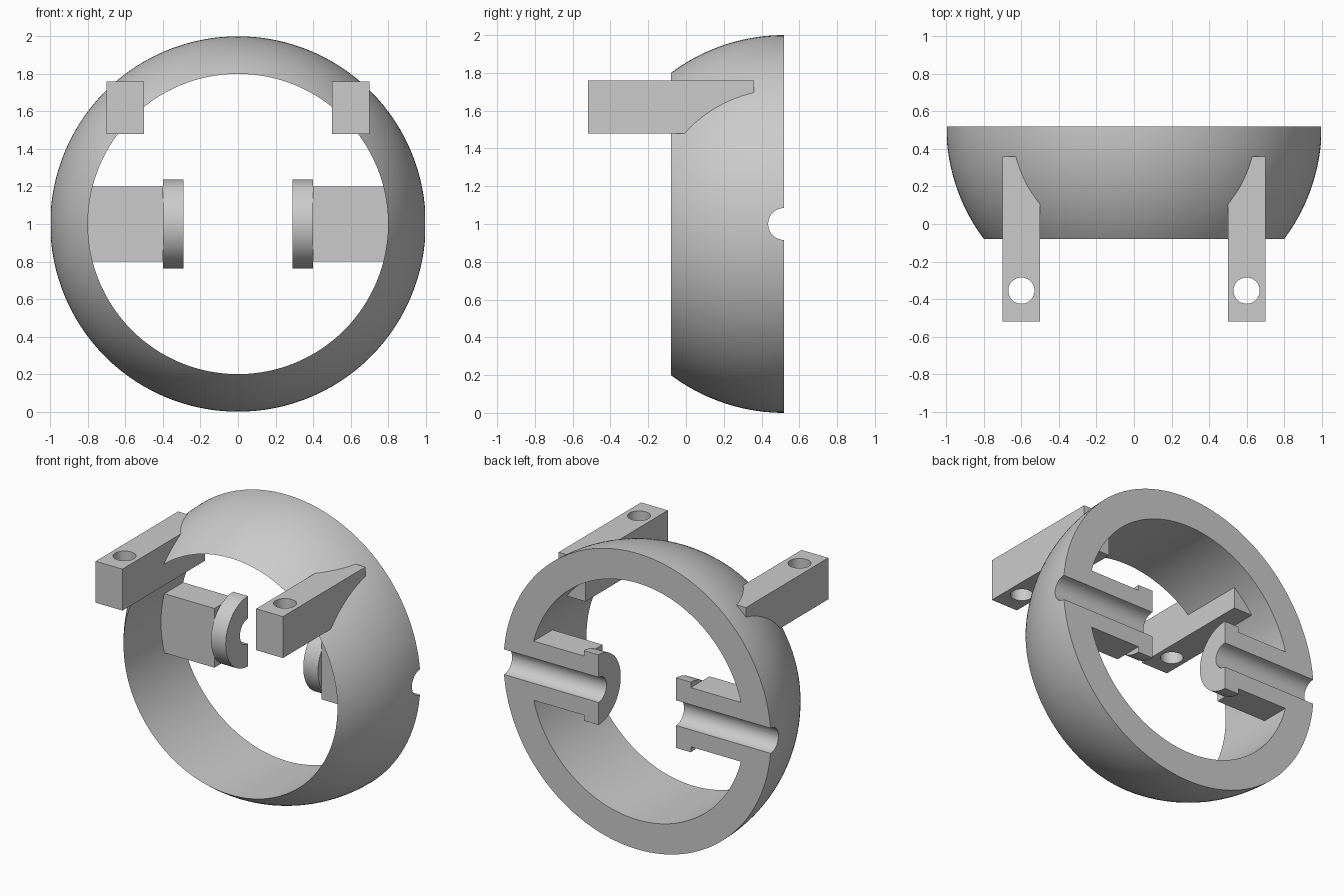
import bpy, bmesh
from math import pi, sin, cos, radians, asin
from mathutils import Matrix, Vector

if "Cube" in bpy.data.objects:
    bpy.data.objects.remove(bpy.data.objects["Cube"], do_unlink=True)

BACK = 0.52      # flat back plane
MID = 1.0        # height of the shell's centre
BORE = 0.085     # radius of the axle channel

grey = bpy.data.materials.new("plain_grey")
grey.use_nodes = True
grey.diffuse_color = (0.6, 0.6, 0.6, 1)
grey.node_tree.nodes["Principled BSDF"].inputs["Base Color"].default_value = (0.6, 0.6, 0.6, 1)


def finish_mesh(name, bm):
    bmesh.ops.recalc_face_normals(bm, faces=bm.faces)
    mesh = bpy.data.meshes.new(name)
    bm.to_mesh(mesh)
    bm.free()
    mesh.materials.append(grey)
    obj = bpy.data.objects.new(name, mesh)
    bpy.context.collection.objects.link(obj)
    return obj


def activate(obj):
    bpy.ops.object.select_all(action='DESELECT')
    obj.select_set(True)
    bpy.context.view_layer.objects.active = obj


def smooth(obj):
    activate(obj)
    bpy.ops.object.shade_smooth_by_angle(angle=radians(30))


def extrude_x(name, profile, x0, x1):
    """Solid from a (y, z) outline swept between two x positions."""
    bm = bmesh.new()
    face = bm.faces.new([bm.verts.new((x0, y, z)) for y, z in profile])
    out = bmesh.ops.extrude_face_region(bm, geom=[face])
    moved = [v for v in out["geom"] if isinstance(v, bmesh.types.BMVert)]
    bmesh.ops.translate(bm, verts=moved, vec=(x1 - x0, 0, 0))
    return finish_mesh(name, bm)


def cylinder(name, radius, depth, matrix):
    bm = bmesh.new()
    bmesh.ops.create_cone(bm, cap_ends=True, segments=48, radius1=radius,
                          radius2=radius, depth=depth, matrix=matrix)
    return finish_mesh(name, bm)


def drill(obj, cutter):
    cutter.hide_render = True
    mod = obj.modifiers.new("drill", 'BOOLEAN')
    mod.operation = 'DIFFERENCE'
    mod.solver = 'EXACT'
    mod.object = cutter
    activate(obj)
    bpy.ops.object.modifier_apply(modifier=mod.name)
    bpy.data.objects.remove(cutter, do_unlink=True)


def arc(radius, start, end, steps):
    """Arc on the back plane; angle 0 is up and pi/2 points to the front."""
    angles = [start + (end - start) * i / steps for i in range(steps + 1)]
    return [(BACK - radius * sin(a), MID + radius * cos(a)) for a in angles]


# Domed ring: spherical outside, straight round opening inside
bm = bmesh.new()
section = arc(1, 0, asin(0.6), 20) + [(BACK, MID + 0.8)]
verts = [bm.verts.new((0, y, z)) for y, z in section]
edges = [bm.edges.new((a, b)) for a, b in zip(verts, verts[1:] + verts[:1])]
bmesh.ops.spin(bm, geom=verts + edges, cent=(0, 0, MID), axis=(0, 1, 0),
               angle=2 * pi, steps=128, use_merge=True)
bmesh.ops.remove_doubles(bm, verts=bm.verts, dist=0.0001)
shell = finish_mesh("domed_ring", bm)
drill(shell, cylinder("axle_cutter", BORE, 3,
                      Matrix.Translation((0, BACK, MID)) @ Matrix.Rotation(pi / 2, 4, 'Y')))
smooth(shell)

# Half outlines that carry the axle channel on the back plane
channel = arc(BORE, pi, 0, 24)
arm_outline = [(BACK, 1.2), (0.32, 1.2), (0.32, 0.8), (BACK, 0.8)] + channel
flange_outline = arc(0.237, 0, pi, 48) + channel

for side, label in ((1, "left"), (-1, "right")):
    # Axle arm and its round end flange
    smooth(extrude_x(label + "_axle_arm", arm_outline, side * 0.4, side * 0.8))
    smooth(extrude_x(label + "_axle_flange", flange_outline, side * 0.29, side * 0.4))

    # Mounting post with a vertical screw hole near its front end
    post_outline = [(-0.52, 1.48), (0.36, 1.48), (0.36, 1.76), (-0.52, 1.76)]
    post = extrude_x(label + "_mounting_post", post_outline, side * 0.5, side * 0.7)
    drill(post, cylinder("hole_cutter", 0.07, 1,
                         Matrix.Translation((side * 0.6, -0.355, 1.62))))
    smooth(post)
